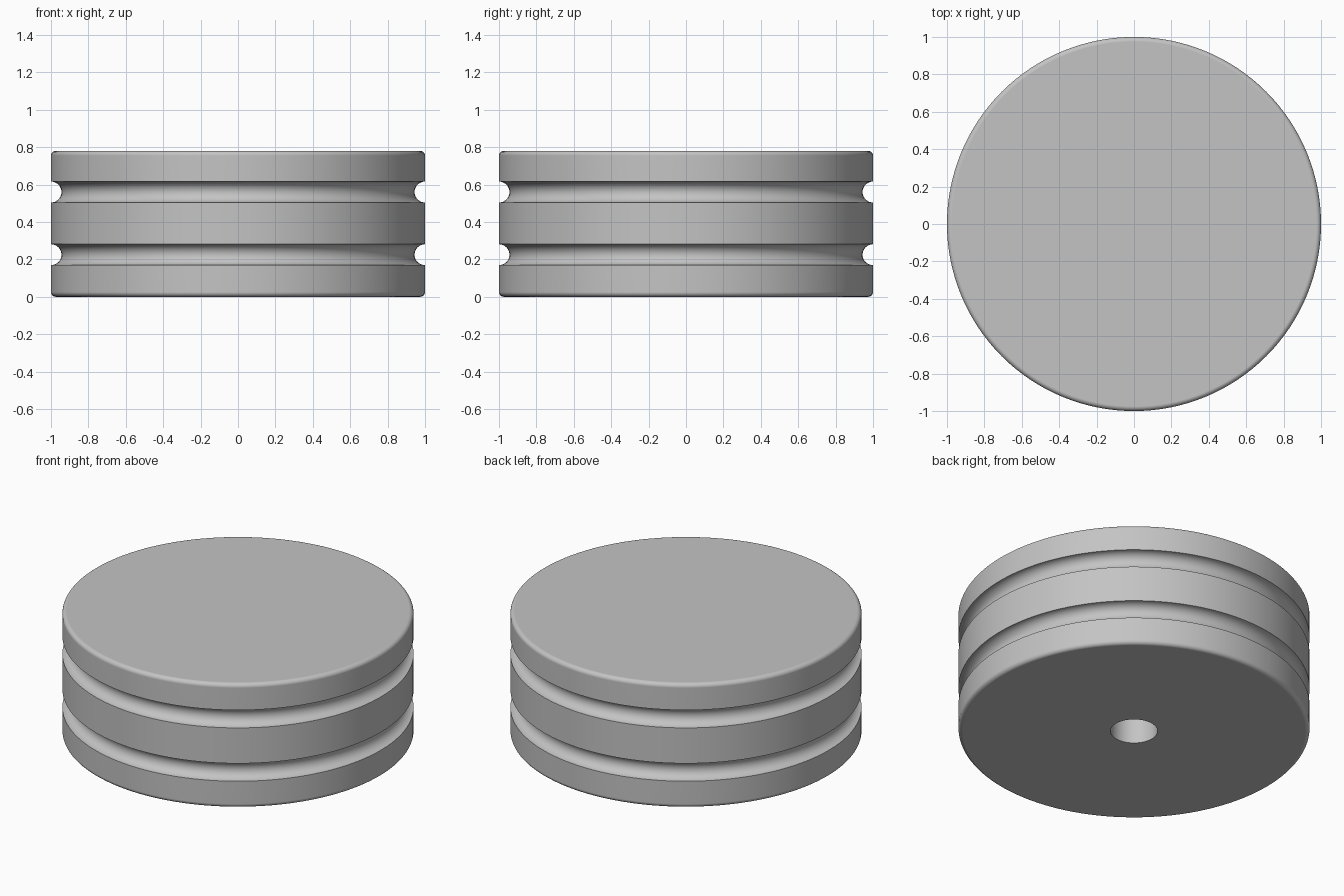
import bpy, bmesh
from math import sin, cos, pi, radians

if "Cube" in bpy.data.objects:
    bpy.data.objects.remove(bpy.data.objects["Cube"], do_unlink=True)

RADIUS, HEIGHT = 1.0, 0.78
FILLET = 0.025
GROOVE_R = 0.056
HOLE_R, HOLE_DEPTH = 0.134, 0.5
SEGMENTS = 128


def arc(r, z, radius, start, end, steps):
    """Points of a profile arc, angles in degrees."""
    angles = [radians(start + (end - start) * i / steps) for i in range(steps + 1)]
    return [(r + radius * cos(a), z + radius * sin(a)) for a in angles]


# Half section: blind hole, bottom edge, two round grooves, top edge
profile = [(0, HOLE_DEPTH), (HOLE_R, HOLE_DEPTH), (HOLE_R, 0)]
profile += arc(RADIUS - FILLET, FILLET, FILLET, -90, 0, 6)
for z in (0.225, HEIGHT - 0.22):
    profile += arc(RADIUS, z, GROOVE_R, 270, 90, 16)
profile += arc(RADIUS - FILLET, HEIGHT - FILLET, FILLET, 0, 90, 6)
profile.append((0, HEIGHT))

# Lathe the section into the grooved wheel
bm = bmesh.new()
verts = [bm.verts.new((r, 0, z)) for r, z in profile]
edges = [bm.edges.new(pair) for pair in zip(verts, verts[1:])]
bmesh.ops.spin(bm, geom=verts + edges, cent=(0, 0, 0), axis=(0, 0, 1),
               angle=2 * pi, steps=SEGMENTS, use_duplicate=False)
bmesh.ops.remove_doubles(bm, verts=bm.verts, dist=0.0001)
bmesh.ops.recalc_face_normals(bm, faces=bm.faces)
mesh = bpy.data.meshes.new("grooved_wheel")
bm.to_mesh(mesh)
bm.free()
wheel = bpy.data.objects.new("grooved_wheel", mesh)
bpy.context.collection.objects.link(wheel)

# Plain grey finish
grey = bpy.data.materials.new("plain_grey")
grey.use_nodes = True
colour = (0.55, 0.55, 0.55, 1)
grey.diffuse_color = colour
grey.node_tree.nodes["Principled BSDF"].inputs["Base Color"].default_value = colour
mesh.materials.append(grey)

# Smooth walls with crisp groove and hole rims
bpy.ops.object.select_all(action="DESELECT")
wheel.select_set(True)
bpy.context.view_layer.objects.active = wheel
bpy.ops.object.shade_smooth_by_angle(angle=radians(40))
weighted = wheel.modifiers.new("flat_caps", "WEIGHTED_NORMAL")
weighted.keep_sharp = True
